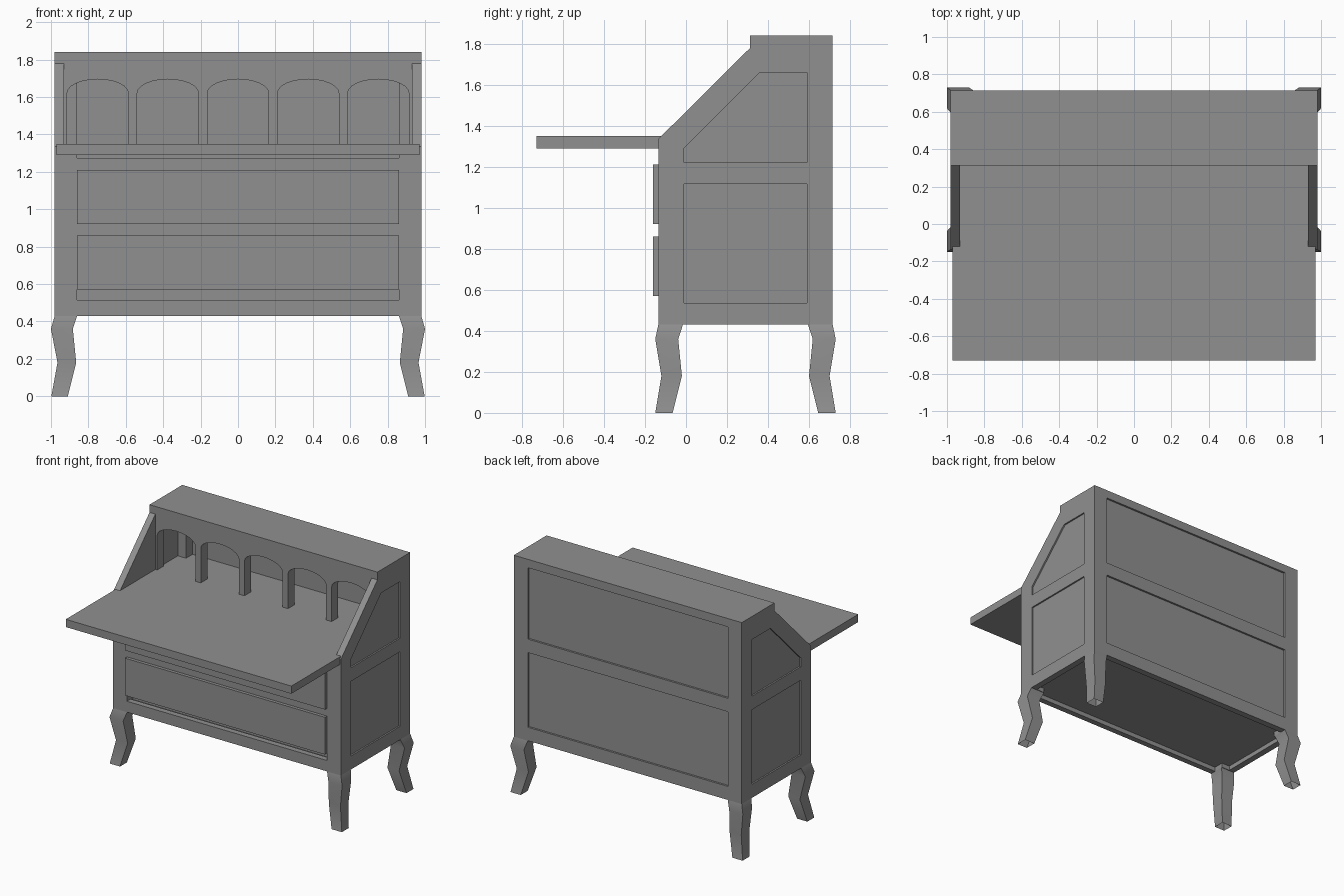
import bpy, bmesh, math
from mathutils import Matrix

if "Cube" in bpy.data.objects:
    bpy.data.objects.remove(bpy.data.objects["Cube"])

# Dark grey finish shared by every part
GREY = bpy.data.materials.new("dark_grey")
GREY.diffuse_color = (0.28, 0.28, 0.28, 1)
GREY.use_nodes = True
GREY.node_tree.nodes["Principled BSDF"].inputs["Base Color"].default_value = GREY.diffuse_color


def finish(name, bm):
    bmesh.ops.remove_doubles(bm, verts=bm.verts, dist=0.0001)
    bmesh.ops.recalc_face_normals(bm, faces=bm.faces)
    me = bpy.data.meshes.new(name)
    bm.to_mesh(me)
    bm.free()
    for p in me.polygons:
        p.use_smooth = False
    me.materials.clear()
    me.materials.append(GREY)
    ob = bpy.data.objects.new(name, me)
    bpy.context.collection.objects.link(ob)
    return ob


def box(name, x0, x1, y0, y1, z0, z1):
    bm = bmesh.new()
    m = (Matrix.Translation(((x0 + x1) / 2, (y0 + y1) / 2, (z0 + z1) / 2))
         @ Matrix.Diagonal((x1 - x0, y1 - y0, z1 - z0, 1)))
    bmesh.ops.create_cube(bm, size=1, matrix=m)
    return finish(name, bm)


def plate(name, loops, a, b, side=False):
    """Flat board with holes: first loop is the outline, the rest are holes.
    It spans a..b along x (side=True) or along y."""
    cu = bpy.data.curves.new(name, 'CURVE')
    cu.dimensions = '2D'
    cu.fill_mode = 'BOTH'
    cu.extrude = abs(b - a) / 2
    for pts in loops:
        s = cu.splines.new('POLY')
        s.points.add(len(pts) - 1)
        for p, (u, v) in zip(s.points, pts):
            p.co = (u, v, 0, 1)
        s.use_cyclic_u = True
    tmp = bpy.data.objects.new(name + "_curve", cu)
    bpy.context.collection.objects.link(tmp)
    dg = bpy.context.evaluated_depsgraph_get()
    me = bpy.data.meshes.new_from_object(tmp.evaluated_get(dg))
    bm = bmesh.new()
    bm.from_mesh(me)
    bpy.data.objects.remove(tmp)
    bpy.data.meshes.remove(me)
    c = (a + b) / 2
    m = Matrix.Rotation(math.pi / 2, 4, 'X')
    if side:
        m = Matrix.Rotation(math.pi / 2, 4, 'Z') @ m
    m = Matrix.Translation((c, 0, 0) if side else (0, c, 0)) @ m
    bmesh.ops.transform(bm, matrix=m, verts=bm.verts)
    return finish(name, bm)


def rect(u0, u1, v0, v1):
    return [(u0, v0), (u1, v0), (u1, v1), (u0, v1)]


X, F, B = 0.98, -0.135, 0.715     # half width, front and back of the body

# Sloped side frames with two recessed panels each
outline = [(F, 0.43), (B, 0.43), (B, 1.84), (0.313, 1.84), (0.313, 1.78), (F, 1.335)]
low = rect(-0.01, 0.59, 0.535, 1.115)
high = [(-0.01, 1.22), (0.59, 1.22), (0.59, 1.66), (0.36, 1.66), (-0.01, 1.29)]
for s, tag in ((-1, "left"), (1, "right")):
    plate(tag + "_side_frame", [outline, low, high], s * 0.93, s * X, True)
    plate(tag + "_lower_side_panel", [low], s * 0.93, s * 0.968, True)
    plate(tag + "_upper_side_panel", [high], s * 0.93, s * 0.968, True)

    # Corner posts
    for y0, y1, z1, end in ((F, -0.01, 1.33, "front"), (0.59, B, 1.80, "back")):
        xs = sorted((s * 0.86, s * 0.95))
        box(f"{tag}_{end}_post", *xs, y0, y1, 0.43, z1)

        # Bent square legs, open underneath: height, inner edge, bulge in x and in y
        bm = bmesh.new()
        rings = []
        cy, d = (F, -1) if end == "front" else (B, 1)
        for z, inn, ox, oy in ((0.43, 0.12, 0, 0), (0.36, 0.097, 0.02, 0.015),
                               (0.18, 0.115, -0.015, -0.015), (0, 0.07, 0.018, 0.015)):
            corners = ((-inn, -inn), (ox, -inn), (ox, oy), (-inn, oy))
            rings.append([bm.verts.new((s * (X + u), cy + d * v, z)) for u, v in corners])
        for r0, r1 in zip(rings, rings[1:]):
            for i in range(4):
                j = (i + 1) % 4
                bm.faces.new((r0[i], r0[j], r1[j], r1[i]))
        bm.faces.new(rings[0])
        leg = finish(f"{tag}_{end}_leg", bm)
        bpy.ops.object.select_all(action='DESELECT')
        leg.select_set(True)
        bpy.context.view_layer.objects.active = leg
        bpy.ops.object.shade_smooth_by_angle(angle=math.radians(50))

# Back frame with two recessed panels
plate("back_frame", [rect(-X, X, 0.43, 1.84), rect(-0.86, 0.86, 0.535, 1.115),
                     rect(-0.86, 0.86, 1.22, 1.775)], 0.665, B)
box("lower_back_panel", -0.86, 0.86, 0.67, 0.70, 0.535, 1.115)
box("upper_back_panel", -0.86, 0.86, 0.67, 0.70, 1.22, 1.775)

# Front rails, drawers and the board behind them
for name, z0, z1 in (("bottom_rail", 0.43, 0.515), ("middle_rail", 0.86, 0.92),
                     ("upper_rail", 1.21, 1.275)):
    box(name, -0.86, 0.86, F, -0.09, z0, z1)
box("lower_drawer", -0.86, 0.86, -0.16, -0.05, 0.57, 0.86)
box("upper_drawer", -0.86, 0.86, -0.16, -0.05, 0.92, 1.21)
box("drawer_backing", -0.86, 0.86, -0.06, -0.04, 0.47, 1.30)

# Floor, writing surface, open flap and top
box("floor", -0.94, 0.94, -0.09, 0.68, 0.465, 0.50)
box("desk_board", -0.93, 0.93, F, 0.68, 1.29, 1.35)
box("open_flap", -0.97, 0.97, -0.73, -0.12, 1.29, 1.35)
box("top", -X, X, 0.313, B, 1.78, 1.84)

# Arcade of five arches under the top
arches = []
for i in range(-2, 3):
    c, w = 0.375 * i, 0.164
    arc = [(c + w * math.cos(math.pi * k / 12), 1.62 + 0.075 * math.sin(math.pi * k / 12))
           for k in range(13)]
    arches.append([(c - w, 1.345), (c + w, 1.345)] + arc)
plate("arcade", [rect(-0.93, 0.93, 1.30, 1.80)] + arches, 0.313, 0.393)
